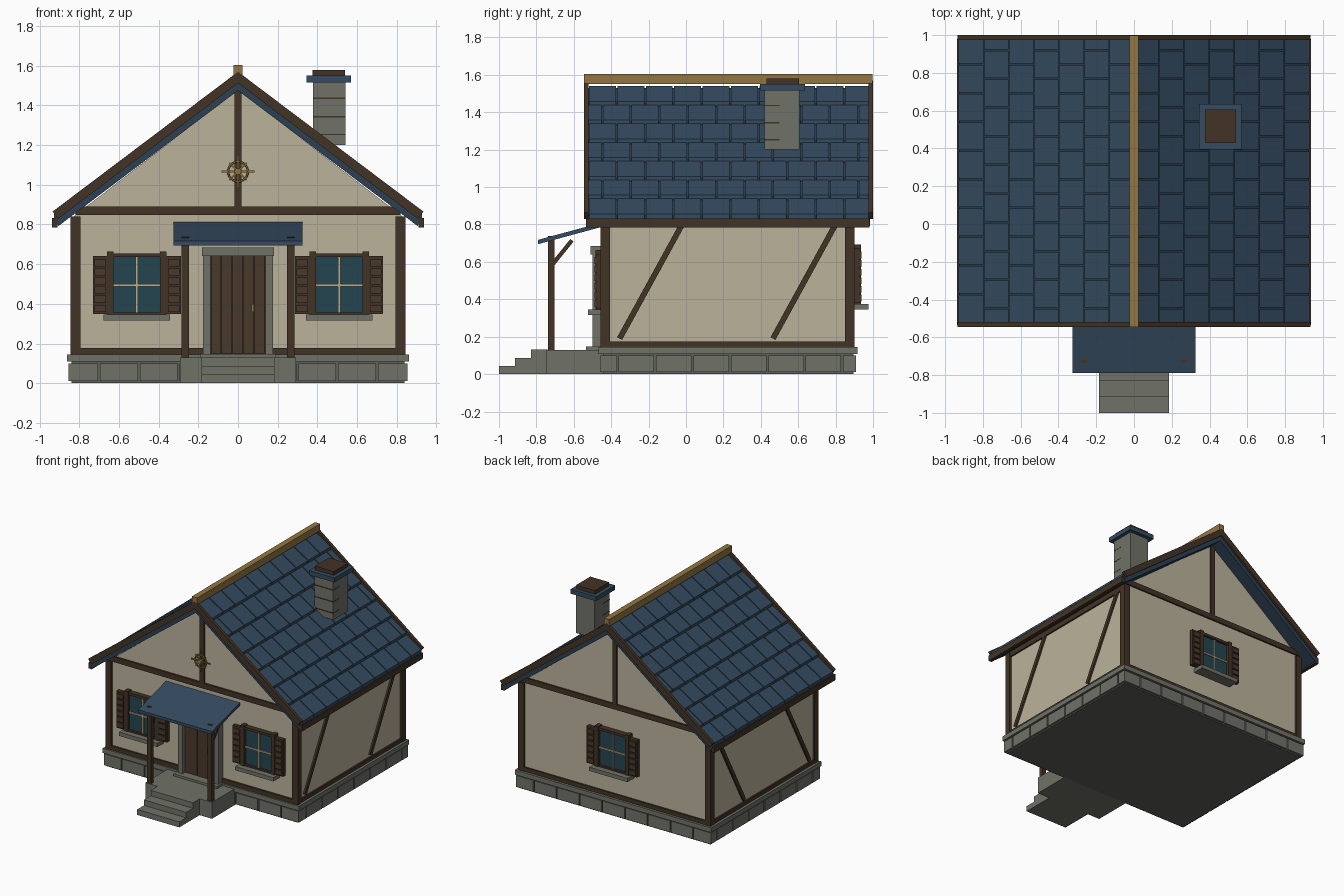
import bpy, bmesh, math
from mathutils import Vector, Matrix

if "Cube" in bpy.data.objects:
    bpy.data.objects.remove(bpy.data.objects["Cube"])


def mat(name, r, g, b):
    m = bpy.data.materials.new(name)
    m.diffuse_color = (r, g, b, 1)
    m.use_nodes = True
    m.node_tree.nodes["Principled BSDF"].inputs["Base Color"].default_value = m.diffuse_color
    return m


WALL = mat("plaster", 0.50, 0.45, 0.33)
WOOD = mat("dark_timber", 0.055, 0.033, 0.019)
DOOR = mat("plank_wood", 0.065, 0.04, 0.024)
GOLD = mat("gold_wood", 0.29, 0.18, 0.055)
STONE = mat("stone", 0.16, 0.17, 0.14)
MORTAR = mat("mortar", 0.11, 0.115, 0.10)
TILE = mat("roof_tile", 0.035, 0.07, 0.115)
SLAB = mat("roof_slab", 0.025, 0.05, 0.085)
GLASS = mat("glass", 0.018, 0.06, 0.08)
BAR = mat("window_bar", 0.50, 0.42, 0.28)


def finish(name, bm, m):
    bmesh.ops.recalc_face_normals(bm, faces=bm.faces)
    me = bpy.data.meshes.new(name)
    bm.to_mesh(me)
    bm.free()
    me.materials.append(m)
    o = bpy.data.objects.new(name, me)
    bpy.context.collection.objects.link(o)
    return o


def boxes(name, m, *items):
    """Axis-aligned boxes given as x0, x1, y0, y1, z0, z1."""
    bm = bmesh.new()
    for x0, x1, y0, y1, z0, z1 in items:
        c = Matrix.Translation(((x0 + x1) / 2, (y0 + y1) / 2, (z0 + z1) / 2))
        s = Matrix.Diagonal((abs(x1 - x0), abs(y1 - y0), abs(z1 - z0), 1))
        bmesh.ops.create_cube(bm, size=1, matrix=c @ s)
    return finish(name, bm, m)


def bars(name, m, w, *ends):
    """Square bars running between pairs of points."""
    bm = bmesh.new()
    for p, q in ends:
        p, q = Vector(p), Vector(q)
        d = q - p
        bmesh.ops.create_cube(bm, size=1, matrix=Matrix.Translation((p + q) / 2)
                              @ d.to_track_quat('Z', 'Y').to_matrix().to_4x4()
                              @ Matrix.Diagonal((w, w, d.length, 1)))
    return finish(name, bm, m)


def add_prism(bm, profile, y0, y1):
    f = bm.faces.new([bm.verts.new((x, y0, z)) for x, z in profile])
    r = bmesh.ops.extrude_face_region(bm, geom=[f])
    vs = [v for v in r["geom"] if isinstance(v, bmesh.types.BMVert)]
    bmesh.ops.translate(bm, verts=vs, vec=(0, y1 - y0, 0))


def prisms(name, m, profile, *spans):
    bm = bmesh.new()
    for y0, y1 in spans:
        add_prism(bm, profile, y0, y1)
    return finish(name, bm, m)


def mirrored(*items):
    return list(items) + [(-b, -a, *r) for a, b, *r in items]


# Stone foundation: core, top course and separate blocks
X, YF, YB = 0.845, -0.457, 0.90
boxes("foundation_core", MORTAR, (-0.84, 0.84, -0.445, 0.895, 0, 0.12))
boxes("foundation_cap", STONE, (-0.862, 0.862, -0.467, 0.917, 0.108, 0.145))
blocks = []
for i in range(9):
    a = max(-0.855, -0.895 + 0.2 * i)
    b = min(0.855, -0.705 + 0.2 * i)
    blocks += [(a, b, -0.46, -0.44, 0.01, 0.1), (a, b, 0.89, 0.91, 0.01, 0.1)]
for i in range(8):
    a = max(-0.45, -0.56 + 0.2 * i)
    b = min(0.90, -0.37 + 0.2 * i)
    if b > a:
        blocks += mirrored((0.835, 0.855, a, b, 0.01, 0.1))
boxes("foundation_blocks", STONE, *blocks)

# Plaster walls with gables
prisms("walls", WALL, [(-0.83, 0.1), (0.83, 0.1), (0.83, 0.84), (0, 1.48), (-0.83, 0.84)],
       (-0.44, 0.885))

# Timber frame
boxes("corner_posts", WOOD, *mirrored((X - 0.05, X, YF, YF + 0.05, 0.145, 0.84),
                                      (X - 0.05, X, YB - 0.05, YB, 0.145, 0.84)))
for side, a, b in (("front", YF + 0.002, -0.43), ("back", 0.875, YB - 0.002)):
    boxes(side + "_beams", WOOD, (-0.80, 0.80, a, b, 0.145, 0.177),
          (-0.82, 0.82, a, b, 0.848, 0.89), (-0.018, 0.018, a, b, 0.89, 1.475))
boxes("side_beams", WOOD, *mirrored((0.82, X - 0.003, -0.42, 0.87, 0.145, 0.175),
                                    (0.82, X - 0.003, -0.42, 0.87, 0.80, 0.84)))
bars("side_braces", WOOD, 0.03,
     *[((s * 0.828, y, 0.19), (s * 0.828, y + 0.34, 0.81)) for s in (-1, 1) for y in (-0.355, 0.465)])

# Roof: slab, shingles, verge boards, eave boards, ridge
S = 0.754


def chevron(t, b, h, h2):
    return [(0, t), (h, t - S * h), (h2, b - S * h2), (0, b), (-h2, b - S * h2), (-h, t - S * h)]


prisms("roof_slab", SLAB, chevron(1.53, 1.475, 0.925, 0.905), (-0.53, 0.985))
prisms("verge_boards", WOOD, chevron(1.57, 1.513, 0.935, 0.907), (-0.545, -0.52), (0.975, 1.0))
boxes("eave_boards", WOOD, *mirrored((0.91, 0.938, -0.535, 0.98, 0.785, 0.832)))
boxes("ridge_beam", GOLD, (-0.023, 0.023, -0.545, 0.998, 1.55, 1.605))
bm = bmesh.new()
STEP, W = 0.133, 0.152
for side in (-1, 1):
    for row in range(7):
        x0, x1 = row * STEP, (row + 1) * STEP - 0.003
        prof = [(side * x, 1.53 - S * x + n) for x, n in
                ((x0, -0.01), (x0, 0.01), (x1, 0.026), (x1, -0.01))]
        for k in range(11):
            y = -0.523 + W * (k - 0.5 * (row % 2))
            a, b = max(-0.522, y + 0.004), min(0.977, y + W - 0.004)
            if b - a > 0.01:
                add_prism(bm, prof, a, b)
finish("shingles", bm, TILE)

# Chimney
boxes("chimney", STONE, (0.378, 0.542, 0.42, 0.607, 1.2, 1.52))
boxes("chimney_joints", WOOD, *[(0.377, 0.543, 0.417, 0.5, z, z + 0.007) for z in (1.25, 1.34, 1.433)])
boxes("chimney_cap", TILE, (0.345, 0.57, 0.395, 0.635, 1.515, 1.55))
boxes("chimney_top", WOOD, (0.375, 0.54, 0.43, 0.605, 1.55, 1.58))

# Porch deck and steps
boxes("porch_deck", STONE, (-0.293, 0.293, -0.745, -0.44, 0, 0.13))
boxes("steps", STONE, *[(-0.185, 0.185, -1 + 0.085 * i, -0.74, 0, 0.0435 * (i + 1)) for i in range(3)])
boxes("threshold", STONE, (-0.19, 0.19, -0.535, -0.44, 0.13, 0.148))

# Canopy with posts and braces
bm = bmesh.new()
vs = [bm.verts.new((-0.325, y, z)) for y, z in
      ((-0.79, 0.695), (-0.79, 0.718), (-0.44, 0.813), (-0.44, 0.79))]
r = bmesh.ops.extrude_face_region(bm, geom=[bm.faces.new(vs)])
bmesh.ops.translate(bm, vec=(0.65, 0, 0),
                    verts=[v for v in r["geom"] if isinstance(v, bmesh.types.BMVert)])
finish("canopy", bm, TILE)
boxes("porch_posts", WOOD, *mirrored((0.248, 0.284, -0.737, -0.703, 0.13, 0.738)))
bars("porch_braces", WOOD, 0.022, *[((s * 0.266, -0.715, 0.585), (s * 0.266, -0.61, 0.715)) for s in (-1, 1)])

# Door
boxes("door_jambs", STONE, *mirrored((0.138, 0.177, -0.50, -0.43, 0.148, 0.645)))
boxes("door_lintel", STONE, (-0.182, 0.182, -0.51, -0.43, 0.64, 0.685))
boxes("door_panel", WOOD, (-0.14, 0.14, -0.46, -0.43, 0.148, 0.642))
boxes("door_planks", DOOR, *[(-0.137 + 0.055 * i, -0.086 + 0.055 * i, -0.47, -0.45, 0.15, 0.64)
                             for i in range(5)])
boxes("door_handle", GOLD, (0.069, 0.081, -0.49, -0.465, 0.36, 0.40))


# Windows with bars, sill and louvred shutters
def window(name, cx, z, yw, s):
    def part(suffix, m, *items):
        boxes(name + suffix, m, *[(cx + a, cx + b, yw + s * c, yw + s * d, z + e, z + f)
                                  for a, b, c, d, e, f in items])
    part("_glass", GLASS, (-0.125, 0.125, -0.01, 0.022, 0, 0.30))
    part("_bars", BAR, (-0.006, 0.006, 0, 0.032, 0, 0.29), (-0.12, 0.12, 0, 0.031, 0.142, 0.154))
    part("_frame", WOOD, (-0.13, 0.13, -0.01, 0.04, 0.29, 0.31), (-0.13, 0.13, -0.01, 0.04, 0, 0.012),
         *mirrored((0.118, 0.15, -0.01, 0.045, 0, 0.318)))
    part("_sill", STONE, (-0.168, 0.168, -0.01, 0.085, -0.03, 0))
    part("_shutters", WOOD, *mirrored((0.148, 0.222, 0.01, 0.04, 0.004, 0.296)))
    part("_slats", DOOR, *mirrored(*[(0.156, 0.214, 0.03, 0.049, 0.014 + 0.046 * i, 0.05 + 0.046 * i)
                                     for i in range(6)]))


window("left_window", -0.51, 0.345, -0.44, -1)
window("right_window", 0.51, 0.345, -0.44, -1)
window("back_window", 0, 0.375, 0.89, 1)

# Wheel ornament on the front gable
ZC, YC = 1.067, -0.47
bpy.ops.mesh.primitive_torus_add(major_radius=0.05, minor_radius=0.006, major_segments=24, minor_segments=6,
                                 location=(0, YC, ZC), rotation=(math.pi / 2, 0, 0))
ring = bpy.context.object
ring.name = "wheel_ring"
ring.data.materials.append(GOLD)
spokes = []
for i in range(4):
    a, l = i * math.pi / 4, 0.062 if i % 2 else 0.083
    dx, dz = l * math.cos(a), l * math.sin(a)
    spokes.append(((-dx, YC, ZC - dz), (dx, YC, ZC + dz)))
bars("wheel_spokes", GOLD, 0.008, *spokes)
bpy.ops.mesh.primitive_cylinder_add(vertices=12, radius=0.017, depth=0.035, location=(0, YC, ZC),
                                    rotation=(math.pi / 2, 0, 0))
hub = bpy.context.object
hub.name = "wheel_hub"
hub.data.materials.append(GOLD)
